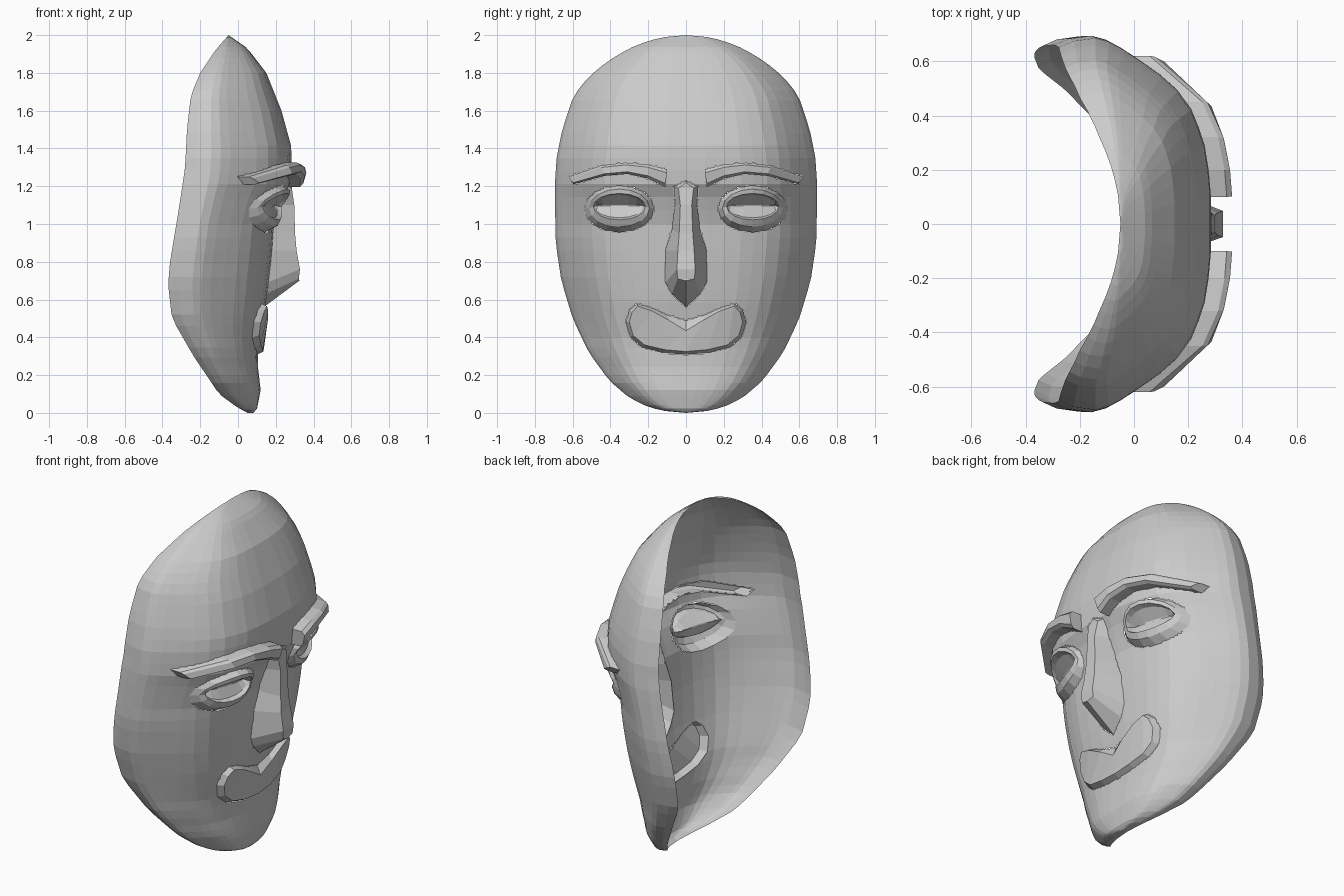
import bpy, bmesh, math
from mathutils import Vector

if "Cube" in bpy.data.objects:
    bpy.data.objects.remove(bpy.data.objects["Cube"])

# Side profiles by height: half width, rear rim x, front x
WIDTH = [(0, 0), (.01, .11), (.03, .2), (.08, .3), (.17, .405), (.32, .515), (.5, .6), (.7, .66),
         (.9, .69), (1.2, .695), (1.35, .685), (1.5, .655), (1.68, .595), (1.75, .54), (1.82, .47),
         (1.88, .385), (1.93, .3), (1.97, .2), (1.99, .11), (2, 0)]
REAR = [(0, .05), (.03, -.005), (.1, -.1), (.3, -.235), (.5, -.35), (.68, -.37), (.8, -.36), (1.1, -.31),
        (1.3, -.28), (1.5, -.27), (1.68, -.25), (1.8, -.2), (1.92, -.12), (2, -.05)]
FRONT = [(0, .08), (.02, .1), (.12, .12), (.25, .105), (.38, .105), (.5, .13), (.6, .15), (.8, .175), (1, .19),
         (1.13, .23), (1.22, .28), (1.4, .285), (1.6, .23), (1.8, .15), (1.93, .05), (2, -.05)]
# Cross-section from the middle to the rim: (share of width, share of depth)
ARC = [(0, 1), (.15, 1), (.29, .985), (.42, .96), (.52, .92), (.62, .87), (.72, .78), (.8, .67), (.87, .55),
       (.94, .42), (.98, .33), (1, .24), (.985, .1), (.95, 0)]


def lerp(table, v):
    for (a, p), (b, q) in zip(table, table[1:]):
        if v <= b:
            return p + (q - p) * (v - a) / (b - a)
    return table[-1][1]


def surf(y, z):
    s = min(abs(y) / max(lerp(WIDTH, z), 1e-4), 1)
    xr = lerp(REAR, z)
    return xr + (lerp(FRONT, z) - xr) * lerp(ARC[:12], s)


def finish(name, bm):
    bmesh.ops.remove_doubles(bm, verts=bm.verts, dist=1e-4)
    bmesh.ops.recalc_face_normals(bm, faces=bm.faces)
    if sum(f.normal.x * f.calc_area() for f in bm.faces) < 0:
        bmesh.ops.reverse_faces(bm, faces=bm.faces)
    me = bpy.data.meshes.new(name)
    bm.to_mesh(me)
    bm.free()
    bpy.context.collection.objects.link(bpy.data.objects.new(name, me))


outlines = []


def raised(name, rings):
    """Raised feature open at the back: loops from the outline inwards,
    capped by strips joining point i with its opposite point."""
    outlines.append([(p[1], p[2]) for p in rings[0]])
    bm = bmesh.new()
    loops = [[bm.verts.new(p) for p in r] for r in rings]
    n = len(loops[0])
    for a, b in zip(loops, loops[1:]):
        for i in range(n):
            j = (i + 1) % n
            bm.faces.new((a[i], a[j], b[j], b[i]))
    c = loops[-1]
    for i in range((n - 1) // 2 + 1):
        strip = []
        for v in (c[i], c[i + 1], c[-i - 1], c[-i]) if n != 10 else (c[i], c[i + 1], c[n - 2 - i], c[n - 1 - i]):
            if v not in strip:
                strip.append(v)
        if len(strip) > 2 and not bm.faces.get(strip):
            bm.faces.new(strip)
    finish(name, bm)


def mirror(half):
    """Close a half outline whose first and last points lie on y = 0."""
    return half + [(p[0], -p[1], p[2]) for p in half[-2:0:-1]]


def on_face(half, lift):
    return mirror([(surf(y, z) + lift, y, z) for y, z in half])


def inside(y, z, poly):
    hit = False
    for (y1, z1), (y2, z2) in zip(poly, poly[1:] + poly[:1]):
        if (z1 > z) != (z2 > z) and y < y1 + (y2 - y1) * (z - z1) / (z2 - z1):
            hit = not hit
    return hit


# Eyebrows
TOP = [(.1, 1.29), (.2, 1.315), (.32, 1.325), (.45, 1.31), (.62, 1.25)]
LOW = [(.595, 1.21), (.43, 1.255), (.31, 1.265), (.2, 1.24), (.11, 1.195)]
for side, s in (("left", 1), ("right", -1)):
    base = TOP + LOW
    r0 = [(surf(y, z) - .008, s * y, z) for y, z in base]
    r1 = [(surf(y, z) + .06, s * y, z) for y, z in base]
    r2 = []
    for i, (y, z) in enumerate(base):
        y2, z2 = base[9 - i]
        r2.append((surf(y, z) + .08, s * (y + (y2 - y) * .15), z + (z2 - z) * .2))
    raised("eyebrow_" + side, [r0, r1, r2])

# Eyes: lid rim around a grooved lens
for side, s in (("left", 1), ("right", -1)):
    rings = []
    for w, h, dx, dz in ((.185, .125, -.006, 0), (.16, .1, .045, .005), (.138, .07, .055, .012),
                         (.132, .06, .025, .013), (.125, .003, -.015, .018)):
        ring = []
        for i in range(16):
            a = math.tau * i / 16
            y, z = .353 + w * math.cos(a), 1.08 + dz + h * math.sin(a)
            lift = dx * (.4 + .6 * abs(math.sin(a))) if dx > 0 else dx
            ring.append((surf(y, z) + lift, s * y, z))
        rings.append(ring)
    raised("eye_" + side, rings)

# Nose
foot = [(0, 1.23), (.065, 1.2), (.06, 1.1), (.075, .97), (.11, .86), (.11, .69), (.075, .63), (0, .56)]
ridge = [(.287, 0, 1.22), (.285, .04, 1.19), (.298, .03, 1.1), (.302, .036, .95), (.31, .043, .86),
         (.328, .048, .76), (.322, .045, .71), (.325, 0, .7)]
raised("nose", [on_face(foot, -.006), mirror(ridge)])

# Lips: upturned crescent
lip = [(0, .49), (.1, .52), (.19, .56), (.26, .58), (.3, .545), (.32, .48), (.295, .4), (.23, .345),
       (.12, .318), (0, .308)]
crest = [(0, .435), (.09, .49), (.18, .54), (.255, .565), (.285, .535), (.3, .48), (.28, .41), (.22, .36),
         (.115, .335), (0, .325)]
outer, inner = on_face(lip, -.006), on_face(crest, .03)
# start at the left corner so the cap strips run across the mouth
raised("lips", [outer[5:] + outer[:5], inner[5:] + inner[:5]])

# Face shell, a single curved sheet left open behind the raised features
bm = bmesh.new()


def patch(p, depth=0):
    """Add a quad, splitting it finely where it crosses a feature outline."""
    mid = sum(p, Vector()) / 4
    cut = False
    for o in outlines:
        hits = [inside(v.y, v.z, o) for v in p + [mid]]
        if all(hits) or (depth == 3 and hits[4]):
            return
        cut = cut or any(hits)
    if cut and depth < 3:
        e = [(p[i] + p[(i + 1) % 4]) / 2 for i in range(4)]
        for i in range(4):
            patch([p[i], e[i], mid, e[i - 1]], depth + 1)
    else:
        bm.faces.new([bm.verts.new(v) for v in p])


half = []
for (a, b), (c, d) in zip(ARC, ARC[1:]):
    half += [(a, b), ((a + c) / 2, (b + d) / 2)]
half.append(ARC[-1])
section = [(-a, b) for a, b in half[:0:-1]] + half
rows = []
N = 44
for i in range(N + 1):
    z = 1 - math.cos(math.pi * i / N)
    w, xr, xf = lerp(WIDTH, z), lerp(REAR, z), lerp(FRONT, z)
    rows.append([Vector((xr + (xf - xr) * b, w * a, z)) for a, b in section])
for r, q in zip(rows, rows[1:]):
    for k in range(len(section) - 1):
        patch([r[k], r[k + 1], q[k + 1], q[k]])
finish("face_shell", bm)
